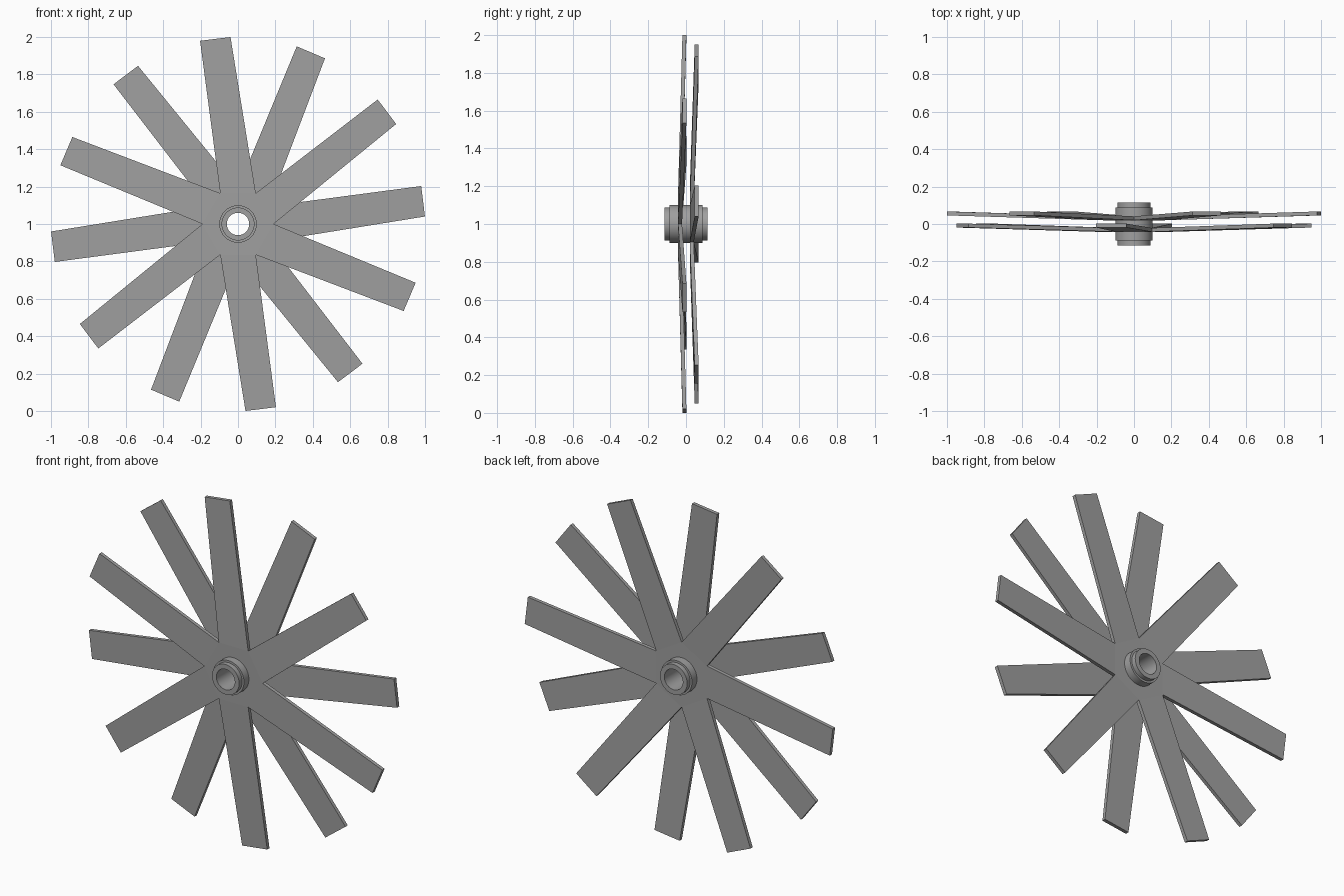
import bpy
import bmesh
from math import radians, cos, sin
from mathutils import Vector

cube = bpy.data.objects.get("Cube")
if cube:
    bpy.data.objects.remove(cube)

CENTRE_Z = 1.0
THICKNESS = 0.021

grey = bpy.data.materials.new("plain grey")
grey.use_nodes = True
colour = (0.35, 0.35, 0.35, 1)
grey.diffuse_color = colour
grey.node_tree.nodes["Principled BSDF"].inputs["Base Color"].default_value = colour


def finish(name, bm):
    bmesh.ops.recalc_face_normals(bm, faces=bm.faces)
    mesh = bpy.data.meshes.new(name)
    bm.to_mesh(mesh)
    bm.free()
    mesh.materials.append(grey)
    obj = bpy.data.objects.new(name, mesh)
    bpy.context.collection.objects.link(obj)
    return obj


def polar(radius, degrees, y, side=0.0):
    """Point at a radius and angle in the wheel plane, shifted sideways."""
    a = radians(degrees)
    return Vector((radius * cos(a) - side * sin(a), y,
                   CENTRE_Z + radius * sin(a) + side * cos(a)))


def blade_wheel(name, start, root_y, tip_y):
    """Six tapered, swept blades growing from a hexagonal centre plate."""
    bm = bmesh.new()
    angles = [start + 60 * i for i in range(6)]
    inner = [bm.verts.new(polar(0.09, a - 30, root_y)) for a in angles]
    outer = [bm.verts.new(polar(0.19, a - 30, root_y)) for a in angles]
    for i, a in enumerate(angles):
        j = (i + 1) % 6
        bm.faces.new((inner[i], outer[i], outer[j], inner[j]))
        tip = [bm.verts.new(polar(0.997, a + 7, tip_y, s)) for s in (-0.082, 0.082)]
        bm.faces.new((outer[i], tip[0], tip[1], outer[j]))
    # thicken the sheet toward the back
    made = bmesh.ops.extrude_face_region(bm, geom=bm.faces[:], use_keep_orig=True)
    verts = [g for g in made["geom"] if isinstance(g, bmesh.types.BMVert)]
    bmesh.ops.translate(bm, verts=verts, vec=(0, THICKNESS, 0))
    return finish(name, bm)


def lathe(name, profile, steps=48):
    """Closed (radius, y) profile spun around the axle."""
    bm = bmesh.new()
    rings = [[bm.verts.new(polar(r, 360 * s / steps, y)) for r, y in profile]
             for s in range(steps)]
    n = len(profile)
    for s in range(steps):
        a, b = rings[s], rings[(s + 1) % steps]
        for k in range(n):
            m = (k + 1) % n
            bm.faces.new((a[k], a[m], b[m], b[k]))
    return finish(name, bm)


# Two staggered layers of blades
blade_wheel("front_blades", 30, -0.042, -0.019)
blade_wheel("rear_blades", 0, 0.02, 0.046)

# Stepped hub with an open bore
half = [(0.06, 0.115), (0.088, 0.115), (0.088, 0.087), (0.1, 0.087)]
profile = half + [(r, -y) for r, y in reversed(half)]
hub = lathe("hub", profile)
bpy.ops.object.select_all(action="DESELECT")
hub.select_set(True)
bpy.context.view_layer.objects.active = hub
bpy.ops.object.shade_smooth_by_angle(angle=radians(30))
